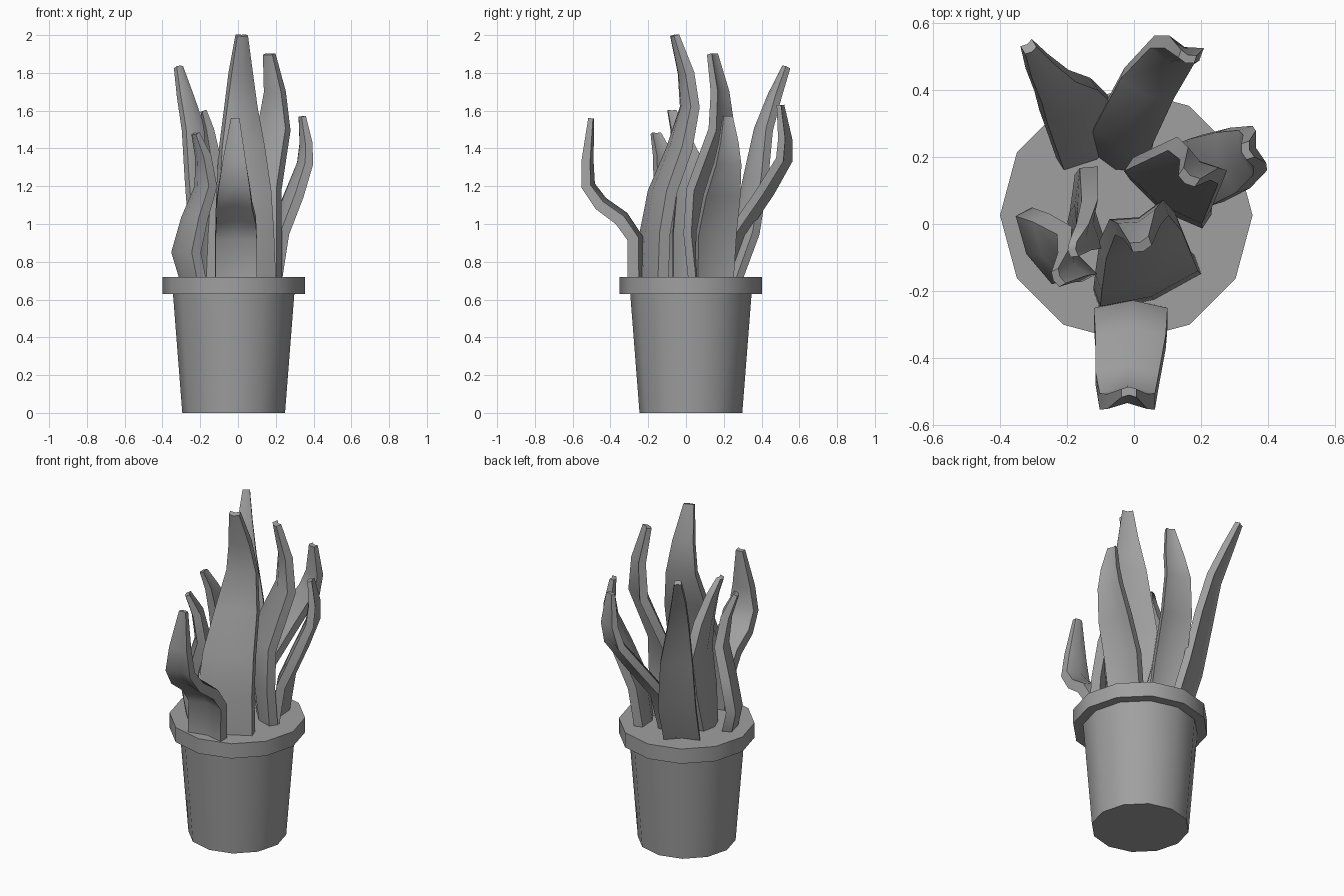
import bpy, bmesh, math
from mathutils import Vector

old = bpy.data.objects.get("Cube")
if old:
    bpy.data.objects.remove(old, do_unlink=True)

grey = bpy.data.materials.new("plain grey")
grey.use_nodes = True
grey.diffuse_color = (0.35, 0.35, 0.35, 1)
grey.node_tree.nodes["Principled BSDF"].inputs["Base Color"].default_value = grey.diffuse_color


def finish(name, bm, angle):
    bmesh.ops.recalc_face_normals(bm, faces=bm.faces)
    mesh = bpy.data.meshes.new(name)
    bm.to_mesh(mesh)
    bm.free()
    mesh.materials.append(grey)
    obj = bpy.data.objects.new(name, mesh)
    bpy.context.collection.objects.link(obj)
    bpy.ops.object.select_all(action='DESELECT')
    obj.select_set(True)
    bpy.context.view_layer.objects.active = obj
    bpy.ops.object.shade_smooth_by_angle(angle=math.radians(angle))


def loft(bm, rings):
    rings = [[bm.verts.new(p) for p in ring] for ring in rings]
    n = len(rings[0])
    for low, high in zip(rings, rings[1:]):
        for i in range(n):
            j = (i + 1) % n
            bm.faces.new((low[i], low[j], high[j], high[i]))
    bm.faces.new(rings[0])
    bm.faces.new(rings[-1])


def drum(name, levels):
    """Twelve-sided drum through (radius, height) levels."""
    turns = [math.tau * i / 12 for i in range(12)]
    bm = bmesh.new()
    loft(bm, [[(-0.023 + r * math.cos(a), 0.026 + r * math.sin(a), z)
               for a in turns] for r, z in levels])
    finish(name, bm, 35)


def leaf(name, turn, path):
    """Tapered, slightly folded blade; path rows are x, y, z, width, thickness."""
    across = Vector((math.cos(math.radians(turn)), math.sin(math.radians(turn)), 0))
    points = [Vector(row[:3]) for row in path]
    rings = []
    for i, (point, row) in enumerate(zip(points, path)):
        along = points[min(i + 1, len(path) - 1)] - points[max(i - 1, 0)]
        if i == 0:
            along = Vector((0, 0, 1))
        out = across.cross(along).normalized()
        half, t = row[3] / 2, row[4] / 2
        fold = min(0.025, half * 0.3)
        section = [(-1, -t), (0, -t - fold), (1, -t), (1, t), (0, t - fold), (-1, t)]
        rings.append([point + across * (s * half) - out * d for s, d in section])
    bm = bmesh.new()
    loft(bm, rings)
    finish(name, bm, 65)


# Pot
drum("pot_body", [(0.272, 0), (0.322, 0.64)])
drum("pot_rim", [(0.377, 0.63), (0.377, 0.72)])

# Leaves
leaf("tall_leaf", 20, [
    (.04, -.175, .71, .32, .06), (.035, -.165, .95, .31, .06), (.03, -.125, 1.17, .29, .06),
    (.02, -.035, 1.4, .24, .06), (.015, .02, 1.62, .17, .05), (.015, .0, 1.8, .12, .05),
    (.02, -.06, 2, .06, .03)])
leaf("left_tall_leaf", -34, [
    (.14, .085, .71, .19, .05), (.11, .08, .95, .26, .05), (.1, .1, 1.18, .28, .05),
    (.19, .19, 1.5, .18, .05), (.195, .18, 1.7, .11, .045), (.165, .14, 1.9, .06, .03)])
leaf("back_right_leaf", 32, [
    (-.135, .23, .71, .2, .045), (-.16, .315, .95, .21, .045), (-.195, .37, 1.25, .18, .045),
    (-.235, .41, 1.5, .12, .045), (-.28, .47, 1.68, .08, .04), (-.315, .53, 1.83, .04, .03)])
leaf("back_leaf", -20, [
    (-.04, .205, .71, .17, .045), (-.03, .27, .95, .18, .045), (.045, .42, 1.17, .17, .045),
    (.12, .52, 1.34, .14, .045), (.15, .525, 1.45, .11, .04), (.16, .5, 1.63, .05, .025)])
leaf("left_leaf", -72, [
    (.18, .15, .71, .2, .05), (.215, .16, .95, .21, .05), (.295, .19, 1.15, .19, .05),
    (.355, .22, 1.32, .14, .045), (.36, .225, 1.43, .1, .04), (.34, .22, 1.57, .05, .025)])
leaf("front_leaf", 180, [
    (-.01, -.28, .71, .22, .06), (-.01, -.28, .92, .22, .06), (-.01, -.35, 1.02, .21, .06),
    (-.02, -.46, 1.1, .19, .055), (-.02, -.53, 1.2, .165, .05), (-.02, -.53, 1.34, .12, .045),
    (-.015, -.505, 1.56, .045, .025)])
leaf("right_leaf", -62, [
    (-.24, -.07, .71, .2, .055), (-.275, -.065, .85, .23, .055), (-.23, -.07, 1.03, .2, .055),
    (-.17, -.09, 1.2, .16, .05), (-.185, -.12, 1.36, .1, .045), (-.225, -.16, 1.48, .05, .025)])
leaf("inner_leaf", -85, [
    (-.15, .01, .71, .16, .05), (-.14, .04, .95, .22, .055), (-.125, .06, 1.18, .22, .055),
    (-.125, .0, 1.36, .15, .05), (-.15, -.04, 1.5, .08, .04), (-.18, -.075, 1.6, .045, .025)])
